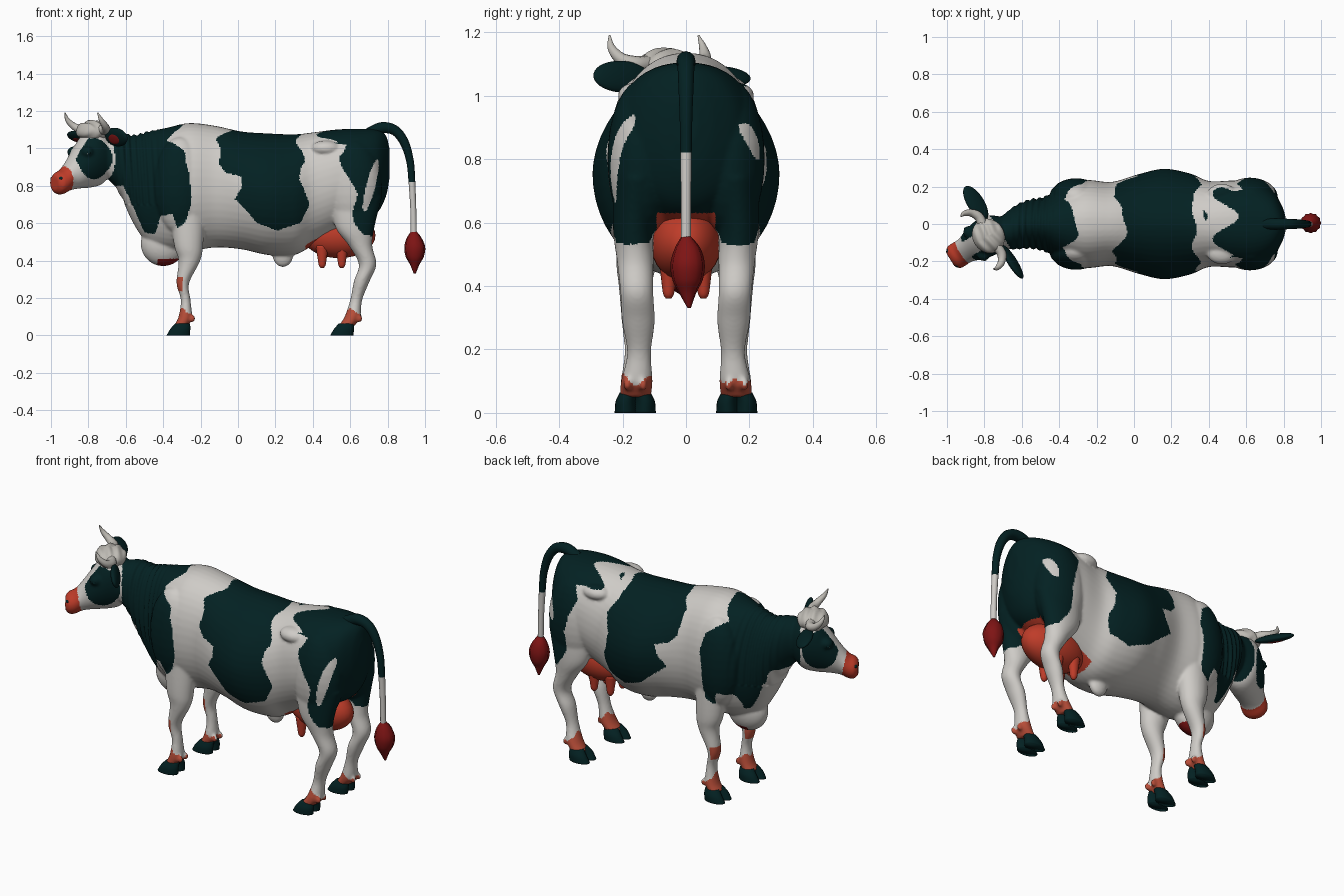
import bpy, bmesh, math
from math import sin, cos, pi
from mathutils import Vector, Matrix

cube = bpy.data.objects.get("Cube")
if cube:
    bpy.data.objects.remove(cube)


def material(name, rgb):
    m = bpy.data.materials.new(name)
    m.use_nodes = True
    m.diffuse_color = (*rgb, 1)
    m.node_tree.nodes["Principled BSDF"].inputs["Base Color"].default_value = (*rgb, 1)
    return m


DARK = material("dark_green_black", (.001, .015, .016))
WHITE = material("warm_white", (.62, .6, .57))
RED = material("udder_red", (.52, .045, .022))
ORANGE = material("pastern_orange", (.48, .075, .04))
WINE = material("wine_red", (.21, .007, .007))
HORN = material("horn_grey", (.52, .5, .46))

# The head has its own frame: x towards the nose, y sideways, z up
HEAD = Matrix.Translation((-.74, -.04, 0)) @ Matrix.Rotation(pi + .557, 4, 'Z')
HEAD_INV = HEAD.inverted()
SIDES = {"near": -1, "far": 1}


def add_object(name, mesh, mats):
    for m in mats:
        mesh.materials.append(m)
    mesh.shade_smooth()
    ob = bpy.data.objects.new(name, mesh)
    bpy.context.collection.objects.link(ob)
    return ob


def finish(name, bm, *mats):
    bmesh.ops.recalc_face_normals(bm, faces=bm.faces)
    mesh = bpy.data.meshes.new(name)
    bm.to_mesh(mesh)
    bm.free()
    return add_object(name, mesh, mats)


def spline(points, steps=6):
    """Catmull-Rom interpolation of any tuples."""
    p = [Vector(q) for q in points]
    p = [p[0] * 2 - p[1]] + p + [p[-1] * 2 - p[-2]]
    out = []
    for a, b, c, d in zip(p, p[1:], p[2:], p[3:]):
        for i in range(steps):
            t = i / steps
            out.append(b + (c - a) * (t / 2) + (a * 2 - b * 5 + c * 4 - d) * (t * t / 2)
                       + (b * 3 - a - c * 3 + d) * (t ** 3 / 2))
    return out + [p[-2]]


def loft(bm, stations, axis, matrix=Matrix(), segs=32):
    """Skin of ellipses (x, y, z, radius, radius[, top]) along an axis; top < 1 squares the upper half."""
    rings = []
    for x, y, z, a, b, *top in spline(stations):
        ring = []
        for i in range(segs):
            u, v = cos(2 * pi * i / segs), sin(2 * pi * i / segs)
            if top and v > 0:
                u, v = math.copysign(abs(u) ** top[0], u), v ** top[0]
            off = Vector((0, a * u, b * v)) if axis == 'x' else Vector((a * u, b * v, 0))
            ring.append(bm.verts.new(matrix @ (Vector((x, y, z)) + off)))
        rings.append(ring)
    for r, q in zip(rings, rings[1:]):
        for i in range(segs):
            j = (i + 1) % segs
            bm.faces.new((r[i], r[j], q[j], q[i]))
    bm.faces.new(rings[0])
    bm.faces.new(rings[-1])


def blob(bm, centre, radii, matrix=Matrix(), segs=32):
    m = matrix @ Matrix.Translation(centre) @ Matrix.Diagonal((*radii, 1))
    bmesh.ops.create_uvsphere(bm, u_segments=segs, v_segments=segs // 2, radius=1, matrix=m)


def tube(name, points, mat, matrix=Matrix()):
    """Round tube through points (x, y, z, radius)."""
    cu = bpy.data.curves.new(name, 'CURVE')
    cu.dimensions, cu.bevel_depth, cu.bevel_resolution, cu.use_fill_caps = '3D', 1, 4, True
    pts = spline(points)
    sp = cu.splines.new('POLY')
    sp.points.add(len(pts) - 1)
    for p, q in zip(sp.points, pts):
        p.co = (*(matrix @ q.xyz), 1)
        p.radius = q[3]
    tmp = bpy.data.objects.new(name, cu)
    mesh = bpy.data.meshes.new_from_object(tmp)
    bpy.data.objects.remove(tmp)
    mesh.materials.clear()
    return add_object(name, mesh, [mat])


# Body: trunk, neck, head and legs fused into one skin
bm = bmesh.new()
# x, bottom, top, half width, y, squareness of the upper half
trunk = [(-.72, .86, 1.07, .08, -.05, 1), (-.64, .77, 1.085, .115, -.02, 1), (-.56, .6, 1.07, .13, 0, 1),
         (-.48, .49, 1.09, .145, 0, 1), (-.38, .45, 1.11, .2, 0, .95), (-.26, .45, 1.135, .235, 0, .92),
         (-.12, .47, 1.12, .225, 0, .95), (.02, .46, 1.09, .265, 0, 1.05), (.16, .43, 1.08, .295, 0, 1.1),
         (.3, .43, 1.075, .27, 0, 1.05), (.4, .48, 1.085, .23, 0, .95), (.52, .54, 1.1, .232, 0, .88),
         (.64, .59, 1.105, .23, 0, .88), (.74, .65, 1.1, .175, 0, .9), (.79, .74, 1.07, .1, 0, 1),
         (.81, .84, 1.0, .04, 0, 1)]
loft(bm, [(x, y, (lo + hi) / 2, w, (hi - lo) / 2, t) for x, lo, hi, w, y, t in trunk], 'x', segs=48)
head = [(-.07, .88, 1.05, .05), (-.01, .81, 1.1, .095), (.06, .79, 1.11, .105), (.13, .785, 1.03, .092),
        (.19, .775, .945, .07), (.235, .755, .89, .07), (.265, .755, .875, .066), (.285, .775, .855, .045)]
loft(bm, [(x, 0, (lo + hi) / 2, w, (hi - lo) / 2) for x, lo, hi, w in head], 'x', HEAD)
blob(bm, (-.4, 0, .49), (.12, .08, .12))      # dewlap
blob(bm, (.24, 0, .43), (.055, .035, .065))   # navel
fore = [(-.27, .14, .78, .1, .07), (-.265, .155, .5, .08, .065), (-.26, .16, .4, .058, .052),
        (-.295, .16, .28, .034, .042), (-.28, .16, .19, .026, .034), (-.282, .16, .1, .036, .046),
        (-.305, .16, .05, .038, .048)]
hind = [(.63, .15, .74, .14, .08), (.625, .165, .58, .105, .065), (.655, .16, .48, .063, .058),
        (.693, .155, .38, .047, .052), (.662, .15, .29, .042, .052), (.632, .148, .19, .032, .038),
        (.612, .155, .1, .042, .05), (.58, .16, .05, .043, .05)]
for s in SIDES.values():
    for leg in (fore, hind):
        loft(bm, [(x, s * y, z, a, b) for x, y, z, a, b in leg], 'z')
        for dy in (-.025, .025):              # dewclaws
            blob(bm, (leg[-2][0] + .035, s * .16 + dy, .09), (.02, .013, .022), segs=12)
    blob(bm, (-.31, s * .145, .8), (.14, .1, .26))    # shoulder
    blob(bm, (.62, s * .14, .8), (.15, .108, .25))    # thigh
    blob(bm, (.47, s * .155, 1.0), (.08, .06, .042))  # hip bone
    blob(bm, (.12, s * .07, .98), (.035, .035, .03), HEAD)  # brow
raw = finish("body_raw", bm)
rm = raw.modifiers.new("fuse", 'REMESH')
rm.mode, rm.voxel_size = 'VOXEL', .0075
sm = raw.modifiers.new("soften", 'SMOOTH')
sm.factor, sm.iterations = .5, 6
skin = bpy.data.meshes.new_from_object(raw.evaluated_get(bpy.context.evaluated_depsgraph_get()))
bpy.data.objects.remove(raw)
skin.name = "body"

# Neck wrinkles
normals = [v.normal.copy() for v in skin.vertices]
for v, n in zip(skin.vertices, normals):
    if -.68 < v.co.x < -.4 and v.co.z > .7:
        fade = sin(pi * (v.co.x + .68) / .28)
        v.co += n * (.005 * fade * sin(190 * v.co.x + 12 * v.co.z))

# Coat patches, outlined in x and z
PATCHES = [
    [(-.8, 1.3), (-.3, 1.3), (-.31, 1.12), (-.37, 1.04), (-.29, .98), (-.25, .87), (-.26, .72), (-.29, .6),
     (-.33, .57), (-.36, .65), (-.42, .64), (-.45, .54), (-.49, .55), (-.54, .67), (-.62, .8), (-.8, .8)],
    [(-.03, 1.3), (-.05, 1.09), (-.11, 1.05), (-.1, .92), (-.05, .87), (.02, .85), (.01, .79), (-.03, .73),
     (.04, .67), (.11, .6), (.22, .56), (.33, .6), (.37, .7), (.33, .83), (.36, .93), (.32, 1.0), (.34, 1.3)],
    [(.49, 1.3), (.49, 1.03), (.57, 1.02), (.54, .95), (.59, .86), (.63, .76), (.6, .65),
     (.63, .59), (.68, .54), (.76, .52), (.9, .6), (.9, 1.3)]]


def inside(x, z, poly):
    hit = False
    for (a, b), (c, d) in zip(poly, poly[1:] + poly[:1]):
        if (b > z) != (d > z) and x < a + (z - b) * (c - a) / (d - b):
            hit = not hit
    return hit


def coat(c, n):
    h = HEAD_INV @ c
    if c.x < -.6 and h.x > -.02:
        if h.x > .205 + .2 * (c.z - .82):
            return RED
        eye_patch = ((h.x - .085) / .095) ** 2 + ((c.z - .945) / .11) ** 2 < 1
        return DARK if eye_patch and abs(h.y) > .045 else WHITE
    if c.z < .12 - .025 * n.x + .012 * sin(90 * c.y):
        return ORANGE
    if .235 < c.z < .31 and c.x < -.2 and n.x < -.1:
        return ORANGE
    if -.43 < c.x < -.29 and .33 < c.z < .41 and abs(c.y) < .09 and n.z < -.3:
        return WINE
    # udder skin running up between the thighs
    if c.x > .36 and .4 < c.z < .63 and abs(c.y) < .092:
        return RED
    # pale streak on each buttock
    length = .14 if c.y < 0 else .06
    mid = .8 if c.y < 0 else .855
    if c.x > .6 and ((c.z - mid) / length) ** 2 + ((c.x - .71 - .25 * (c.z - .8)) / .025) ** 2 < 1:
        return WHITE
    x = c.x + .012 * sin(31 * c.y + 17 * c.z)
    # ragged edge of the rump patch across the back
    if x > .38 and c.z > 1.03:
        x = c.x - .07 * sin(26 * (c.y + .02))
    return DARK if any(inside(x, c.z, p) for p in PATCHES) else WHITE


palette = [WHITE, DARK, RED, ORANGE, WINE]
skin.materials.clear()
add_object("body", skin, palette)
for f in skin.polygons:
    f.material_index = palette.index(coat(f.center, f.normal))

# Cloven hooves
for side, s in SIDES.items():
    for pair, x in (("fore", -.32), ("hind", .555)):
        bm = bmesh.new()
        for dy in (-.03, .03):
            y = s * .16 + dy
            loft(bm, [(x, y, 0, .062, .035), (x + .012, y, .035, .053, .032),
                      (x + .024, s * .16 + dy * .7, .064, .04, .028)], 'z', segs=20)
        finish(f"{pair}_hoof_{side}", bm, DARK)

# Udder and teats
bm = bmesh.new()
blob(bm, (.54, 0, .535), (.195, .112, .122))
for x in (.45, .555):
    for y in (-.055, .055):
        loft(bm, [(x, y, .48, .035, .03), (x, y, .41, .024, .022), (x, y, .375, .018, .017),
                  (x, y, .36, .008, .008)], 'z', segs=16)
finish("udder", bm, RED)

# Tail and tuft
tube("tail_upper", [(.7, 0, 1.08, .03), (.77, 0, 1.11, .03), (.84, 0, 1.095, .027), (.89, 0, 1.03, .024),
                    (.92, 0, .93, .02), (.93, 0, .82, .018)], DARK)
tube("tail_lower", [(.93, 0, .82, .018), (.937, 0, .68, .016), (.94, 0, .53, .016)], WHITE)
bm = bmesh.new()
loft(bm, [(.94, 0, .56, .012, .012), (.942, .005, .52, .04, .04), (.945, .005, .47, .056, .054),
          (.945, .005, .42, .048, .048), (.945, .005, .38, .026, .028), (.945, .01, .33, .005, .005)],
     'z', segs=24)
for i, v in enumerate(bm.verts):              # strand grooves
    v.co.xy = Vector((.943, .005)) + (v.co.xy - Vector((.943, .005))) * (1 - .08 * (i % 2))
finish("tail_tuft", bm, WINE)

# Curly forelock on the poll
bm = bmesh.new()
blob(bm, (.045, 0, 1.09), (.085, .095, .058), HEAD, segs=48)
for v in bm.verts:
    h = HEAD_INV @ v.co
    v.co.z += .005 * sin(130 * h.x + 25 * abs(h.y))
finish("forelock", bm, HORN)

# Horns, ears, eyes and nostrils; the far ear is rolled flatter
for side, s in SIDES.items():
    k = -s
    tube(f"horn_{side}", [(.04, k * .06, 1.1, .026), (.035, k * .115, 1.1, .025), (.06, k * .155, 1.115, .02),
                          (.095, k * .17, 1.15, .013), (.115, k * .165, 1.19, .003)], HORN, HEAD)
    roll = .3 if side == "near" else 1
    tilt = HEAD @ Matrix.Translation((.01, k * .185, 1.06)) @ Matrix.Rotation(roll, 4, 'Y')
    bm = bmesh.new()
    blob(bm, (0, 0, 0), (.022, .105, .052), tilt)
    finish(f"ear_{side}", bm, DARK)
    bm = bmesh.new()
    blob(bm, (.016, 0, -.005), (.008, .055, .03), tilt)
    finish(f"inner_ear_{side}", bm, WINE)
    bm = bmesh.new()
    blob(bm, (.125, k * .09, .975), (.017, .013, .011), HEAD, segs=16)
    finish(f"eye_{side}", bm, HORN)
    bm = bmesh.new()
    blob(bm, (.127, k * .095, .975), (.012, .01, .009), HEAD, segs=16)
    finish(f"pupil_{side}", bm, DARK)
    bm = bmesh.new()
    blob(bm, (.268, k * .04, .838), (.013, .017, .012), HEAD, segs=16)
    finish(f"nostril_{side}", bm, DARK)
